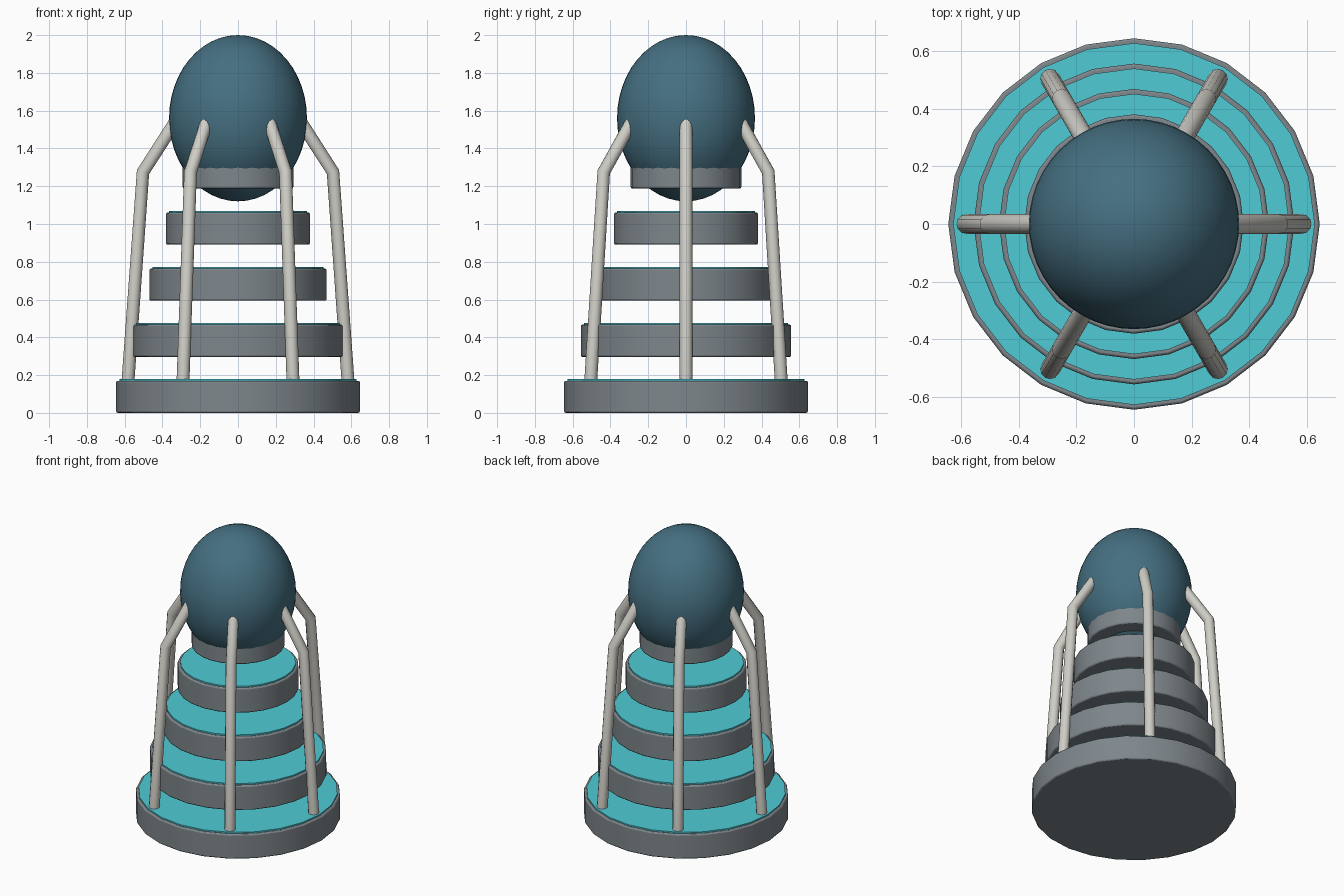
import bpy
import math

cube = bpy.data.objects.get("Cube")
if cube:
    bpy.data.objects.remove(cube, do_unlink=True)


def material(name, rgb, roughness=0.5):
    mat = bpy.data.materials.new(name)
    mat.use_nodes = True
    mat.diffuse_color = (*rgb, 1)
    shader = mat.node_tree.nodes["Principled BSDF"]
    shader.inputs["Base Color"].default_value = (*rgb, 1)
    shader.inputs["Roughness"].default_value = roughness
    return mat


METAL = material("grey_metal", (0.21, 0.24, 0.26))
CYAN = material("cyan_deck", (0.08, 0.60, 0.67))
BLUE = material("dark_blue", (0.06, 0.16, 0.22))
PALE = material("pale_grey", (0.62, 0.61, 0.56))


def finish(obj, name, mat, angle=30):
    obj.name = name
    obj.data.materials.append(mat)
    bpy.ops.object.shade_smooth_by_angle(angle=math.radians(angle))
    return obj


def disc(name, radius, bottom, top, mat, bevel=0.0):
    bpy.ops.mesh.primitive_cylinder_add(
        vertices=24, radius=radius, depth=top - bottom,
        location=(0, 0, (bottom + top) / 2))
    obj = finish(bpy.context.object, name, mat)
    if bevel:
        mod = obj.modifiers.new("soft_rim", "BEVEL")
        mod.width = bevel
        mod.segments = 2
        mod.limit_method = "ANGLE"
        mod.angle_limit = math.radians(40)
    return obj


# Stacked floating tiers, each with a thin coloured deck
TIER_HEIGHT = 0.17
for i in range(5):
    radius = 0.645 - 0.088 * i
    bottom = 0.297 * i
    disc(f"tier_{i + 1}", radius, bottom, bottom + TIER_HEIGHT, METAL, 0.008)
    disc(f"deck_{i + 1}", radius - 0.017, bottom + TIER_HEIGHT - 0.02,
         bottom + TIER_HEIGHT + 0.009, CYAN)

# Egg-shaped dome
bpy.ops.mesh.primitive_uv_sphere_add(segments=48, ring_count=24, radius=1,
                                     location=(0, 0, 1.56))
dome = bpy.context.object
dome.scale = (0.365, 0.365, 0.44)
bpy.ops.object.transform_apply(location=False, rotation=False, scale=True)
finish(dome, "dome", BLUE, 60)

# Six bent struts from the base to the dome
STRUT_PATH = [(0.583, 0.16), (0.503, 1.275), (0.31, 1.575)]
for i in range(6):
    angle = math.radians(60 * i)
    curve = bpy.data.curves.new("strut_path", "CURVE")
    curve.dimensions = "3D"
    curve.bevel_depth = 0.034
    curve.bevel_resolution = 4
    curve.use_fill_caps = True
    spline = curve.splines.new("POLY")
    spline.points.add(len(STRUT_PATH) - 1)
    for point, (r, z) in zip(spline.points, STRUT_PATH):
        point.co = (r * math.cos(angle), r * math.sin(angle), z, 1)
    strut = bpy.data.objects.new("strut", curve)
    bpy.context.collection.objects.link(strut)
    bpy.ops.object.select_all(action="DESELECT")
    strut.select_set(True)
    bpy.context.view_layer.objects.active = strut
    bpy.ops.object.convert(target="MESH")
    finish(bpy.context.object, f"strut_{i + 1}", PALE, 32)
